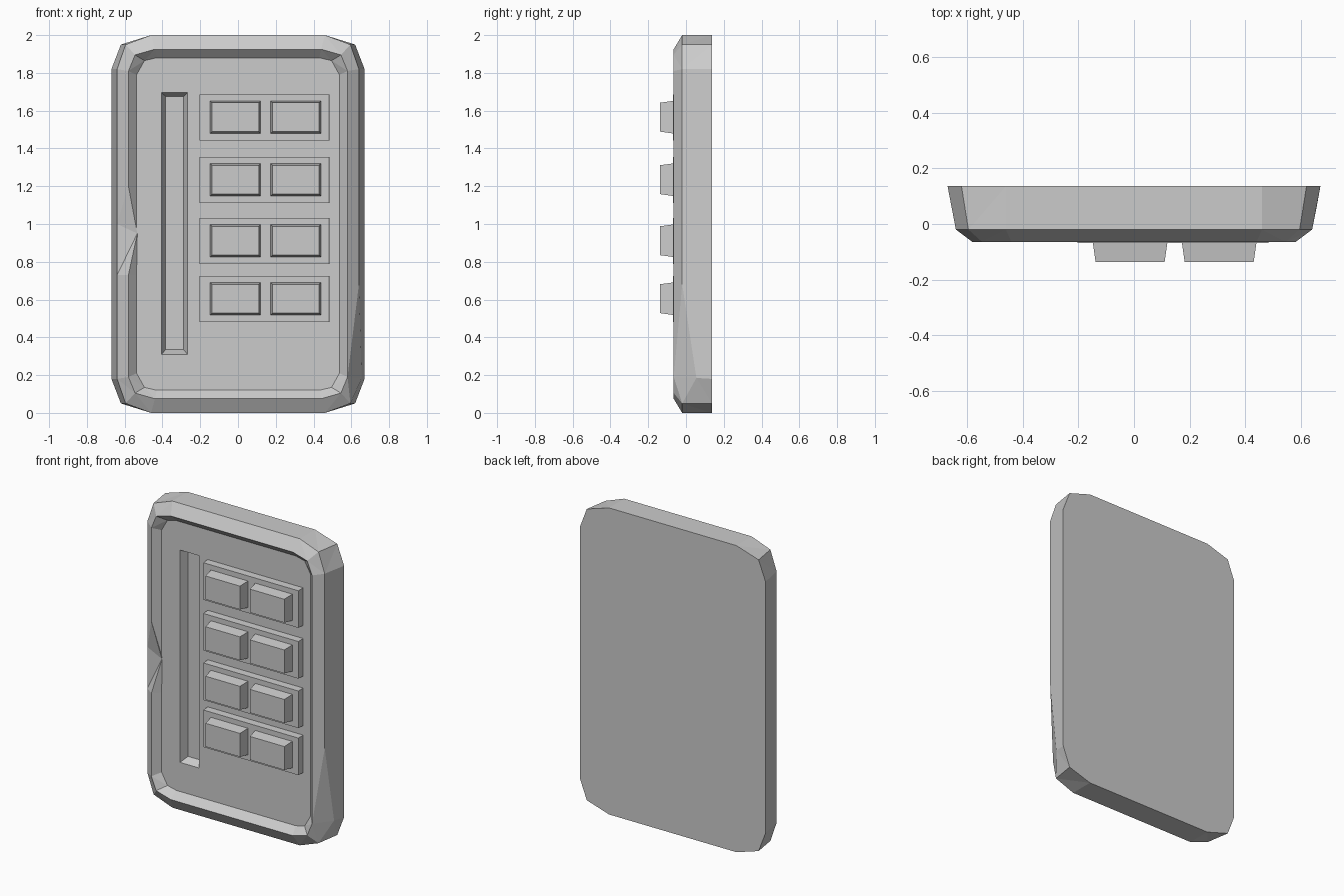
import bpy, bmesh
from mathutils import Vector

cube = bpy.data.objects.get("Cube")
if cube:
    bpy.data.objects.remove(cube, do_unlink=True)

grey = bpy.data.materials.new("plain grey")
grey.use_nodes = True
GREY = (0.6, 0.6, 0.6, 1)
grey.diffuse_color = GREY
grey.node_tree.nodes["Principled BSDF"].inputs["Base Color"].default_value = GREY


def finish(name, bm):
    bmesh.ops.recalc_face_normals(bm, faces=bm.faces)
    mesh = bpy.data.meshes.new(name)
    bm.to_mesh(mesh)
    bm.free()
    mesh.materials.append(grey)
    obj = bpy.data.objects.new(name, mesh)
    bpy.context.collection.objects.link(obj)
    return obj


def rect(bm, x0, x1, z0, z1, y):
    return [bm.verts.new((x, y, z)) for x, z in ((x0, z0), (x1, z0), (x1, z1), (x0, z1))]


def bridge(bm, a, b):
    n = len(a)
    return [bm.faces.new((a[i], a[(i + 1) % n], b[(i + 1) % n], b[i])) for i in range(n)]


def block(name, x0, x1, z0, z1, back, front, taper):
    bm = bmesh.new()
    a = rect(bm, x0, x1, z0, z1, back)
    b = rect(bm, x0 + taper, x1 - taper, z0 + taper, z1 - taper, front)
    bridge(bm, a, b)
    bm.faces.new(a)
    bm.faces.new(b)
    return finish(name, bm)


def outline(bm, corner, y):
    """Ring with faceted corners, plus points on the sides for the chips."""
    side = corner[0][0]
    quarter = [(x, z - 1) for x, z in corner]
    flip = quarter[::-1]
    pts = [(side, 0.68 - 1)] + quarter
    pts += [(-x, z) for x, z in flip]
    pts += [(-side, z - 1) for z in (1.2, 0.97, 0.73)]
    pts += [(-x, -z) for x, z in quarter]
    pts += [(x, -z) for x, z in flip]
    return [bm.verts.new((x, y, z + 1)) for x, z in pts]


# Casing: back, outer edge, rim crest and recessed floor
bm = bmesh.new()
back = outline(bm, [(0.67, 1.82), (0.62, 1.95), (0.46, 2)], 0.137)
edge = outline(bm, [(0.64, 1.82), (0.595, 1.95), (0.46, 2)], -0.02)
crest = outline(bm, [(0.58, 1.81), (0.545, 1.895), (0.44, 1.925)], -0.065)
floor = outline(bm, [(0.537, 1.79), (0.495, 1.865), (0.43, 1.88)], -0.02)

# Chips in the left rim and the lower right edge
edge[8].co.z = 1.0
crest[8].co = (-0.533, -0.022, 0.95)
edge[-1].co = Vector((0.655, 0.055, 0.185))

walls = bridge(bm, back, edge) + bridge(bm, edge, crest) + bridge(bm, crest, floor)
bmesh.ops.triangulate(bm, faces=walls, quad_method="SHORT_EDGE")
bm.faces.new(back)

# Slot sunk into the floor
mouth = rect(bm, -0.405, -0.267, 0.31, 1.695, -0.02)
base = rect(bm, -0.383, -0.288, 0.335, 1.675, 0.032)
bridge(bm, mouth, base)
bm.faces.new(base)
loops = []
for loop in (floor, mouth):
    for a, b in zip(loop, loop[1:] + loop[:1]):
        loops.append(bm.edges.get((a, b)))
bmesh.ops.triangle_fill(bm, edges=loops, use_beauty=True, normal=(0, -1, 0))
bmesh.ops.dissolve_limit(bm, angle_limit=0.01, verts=[], edges=bm.edges)
finish("casing", bm)

# Four key plates with two keys each
for row, z in enumerate((1.564, 1.233, 0.91, 0.603), 1):
    block(f"key_plate_{row}", -0.205, 0.485, z - 0.123, z + 0.123, -0.015, -0.068, 0.002)
    for side, x in (("right", -0.148), ("left", 0.172)):
        block(f"{side}_key_{row}", x, x + 0.268, z - 0.085, z + 0.088, -0.066, -0.137, 0.01)
